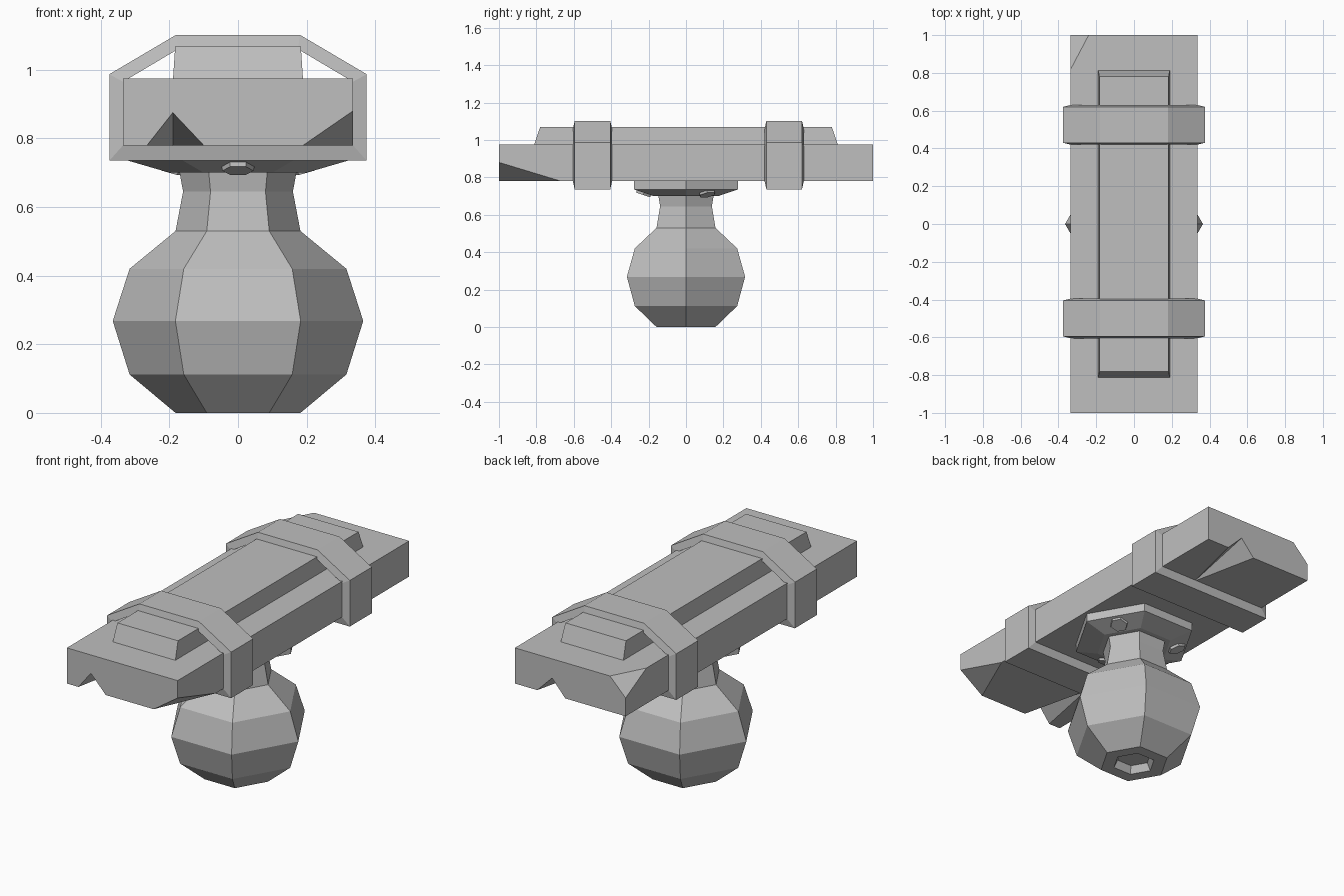
import bpy, bmesh, math
from mathutils import Vector, Matrix

if "Cube" in bpy.data.objects:
    bpy.data.objects.remove(bpy.data.objects["Cube"], do_unlink=True)

GREY = (0.52, 0.52, 0.52, 1)
mat = bpy.data.materials.new("plain grey")
mat.use_nodes = True
mat.diffuse_color = GREY
mat.node_tree.nodes["Principled BSDF"].inputs["Base Color"].default_value = GREY


def finish(name, bm):
    bmesh.ops.recalc_face_normals(bm, faces=bm.faces)
    mesh = bpy.data.meshes.new(name)
    bm.to_mesh(mesh)
    bm.free()
    mesh.materials.append(mat)
    ob = bpy.data.objects.new(name, mesh)
    bpy.context.scene.collection.objects.link(ob)
    return ob


def loft(name, rings, closed=False):
    """Bridge rings of points; cap the ends, or join last to first."""
    bm = bmesh.new()
    loops = [[bm.verts.new(p) for p in ring] for ring in rings]
    n = len(loops[0])
    pairs = list(zip(loops, loops[1:]))
    if closed:
        pairs.append((loops[-1], loops[0]))
    else:
        bm.faces.new(loops[0])
        bm.faces.new(loops[-1])
    for a, b in pairs:
        for i in range(n):
            j = (i + 1) % n
            bm.faces.new((a[i], a[j], b[j], b[i]))
    return finish(name, bm)


def hexagon(r, z):
    return [(r * math.cos(k * math.pi / 3), r * math.sin(k * math.pi / 3), z)
            for k in range(6)]


def rect(x, y, z):
    return [(-x, -y, z), (x, -y, z), (x, y, z), (-x, y, z)]


def hull(name, points):
    bm = bmesh.new()
    for p in points:
        bm.verts.new(p)
    bmesh.ops.convex_hull(bm, input=bm.verts)
    return finish(name, bm)


def chip_cutter(corner, points):
    """Tetrahedron that slices a corner off along the plane of three points."""
    c, pts = Vector(corner), [Vector(p) for p in points]
    mid = sum(pts, Vector()) / 3
    return hull("chip_cutter", [mid + (p - mid) * 2 for p in pts] + [mid + (c - mid) * 3])


def notch_cutter(apex, tip, left, right):
    """Wedge whose ridge runs from the apex on the end face to the tip."""
    a, t, l, r = map(Vector, (apex, tip, left, right))
    d = (a - t) * 0.3
    return hull("notch_cutter", [a + d, t - d, 2 * l - a + d, 2 * r - a + d])


# Head bar with chipped corners and notched ends
W, LOW, TOP = 0.335, 0.78, 0.975
bar = loft("head_bar", [rect(W, 1, LOW), rect(W, 1, TOP)])
cutters = [
    chip_cutter((W, -1, LOW), [(0.19, -1, LOW), (W, -1, 0.88), (W, -0.67, LOW)]),
    chip_cutter((-W, 1, TOP), [(-0.24, 1, TOP), (-W, 1, 0.88), (-W, 0.82, TOP)]),
    notch_cutter((-0.19, -1, 0.875), (-0.19, -0.62, LOW), (-0.265, -1, LOW), (-0.1, -1, LOW)),
    notch_cutter((0.11, 1, 0.87), (0.11, 0.62, LOW), (0.2, 1, LOW), (0.03, 1, LOW)),
]
bpy.context.view_layer.objects.active = bar
for c in cutters:
    c.hide_render = True
    mod = bar.modifiers.new("cut", 'BOOLEAN')
    mod.operation = 'DIFFERENCE'
    mod.solver = 'EXACT'
    mod.object = c
    bpy.ops.object.modifier_apply(modifier=mod.name)
for c in cutters:
    bpy.data.objects.remove(c, do_unlink=True)

# Raised plate along the top
loft("top_plate", [rect(0.19, 0.815, TOP - 0.01), rect(0.183, 0.78, 1.068)])

# Straps around the bar
outer = [(0.375, 0.735), (0.375, 0.987), (0.18, 1.102)]
inner = [(0.335, 0.78), (0.335, 0.965), (0.175, 1.06)]


def band(half, y):
    return [(x, y, z) for x, z in half] + [(-x, y, z) for x, z in reversed(half)]


for name, y in (("front_strap", -0.5), ("back_strap", 0.525)):
    loft(name, [band(inner, y - 0.105), band(outer, y - 0.095),
                band(outer, y + 0.095), band(inner, y + 0.105)], closed=True)

# Collar under the bar
loft("collar", [hexagon(0.2, 0.7), hexagon(0.32, 0.735), hexagon(0.32, LOW + 0.005)])

# Collar bolts, lying on the sloped faces
for i, deg in enumerate((-90, 30, 150)):
    bolt = loft(f"collar_bolt_{i + 1}", [hexagon(0.05, -0.01), hexagon(0.045, 0.012)])
    out = Vector((math.cos(math.radians(deg)), math.sin(math.radians(deg)), 0))
    normal = out * 0.32 - Vector((0, 0, 0.95))
    spin = normal.to_track_quat('Z', 'Y').to_matrix().to_4x4()
    bolt.matrix_world = Matrix.Translation(out * 0.225 + Vector((0, 0, 0.717))) @ spin

# Faceted knob and neck, with a socket in the base
profile = [(0.09, 0.04), (0.11, 0), (0.182, 0), (0.316, 0.112), (0.365, 0.268),
           (0.316, 0.42), (0.182, 0.53), (0.16, 0.645), (0.172, 0.71)]
loft("knob", [hexagon(r, z) for r, z in profile])
